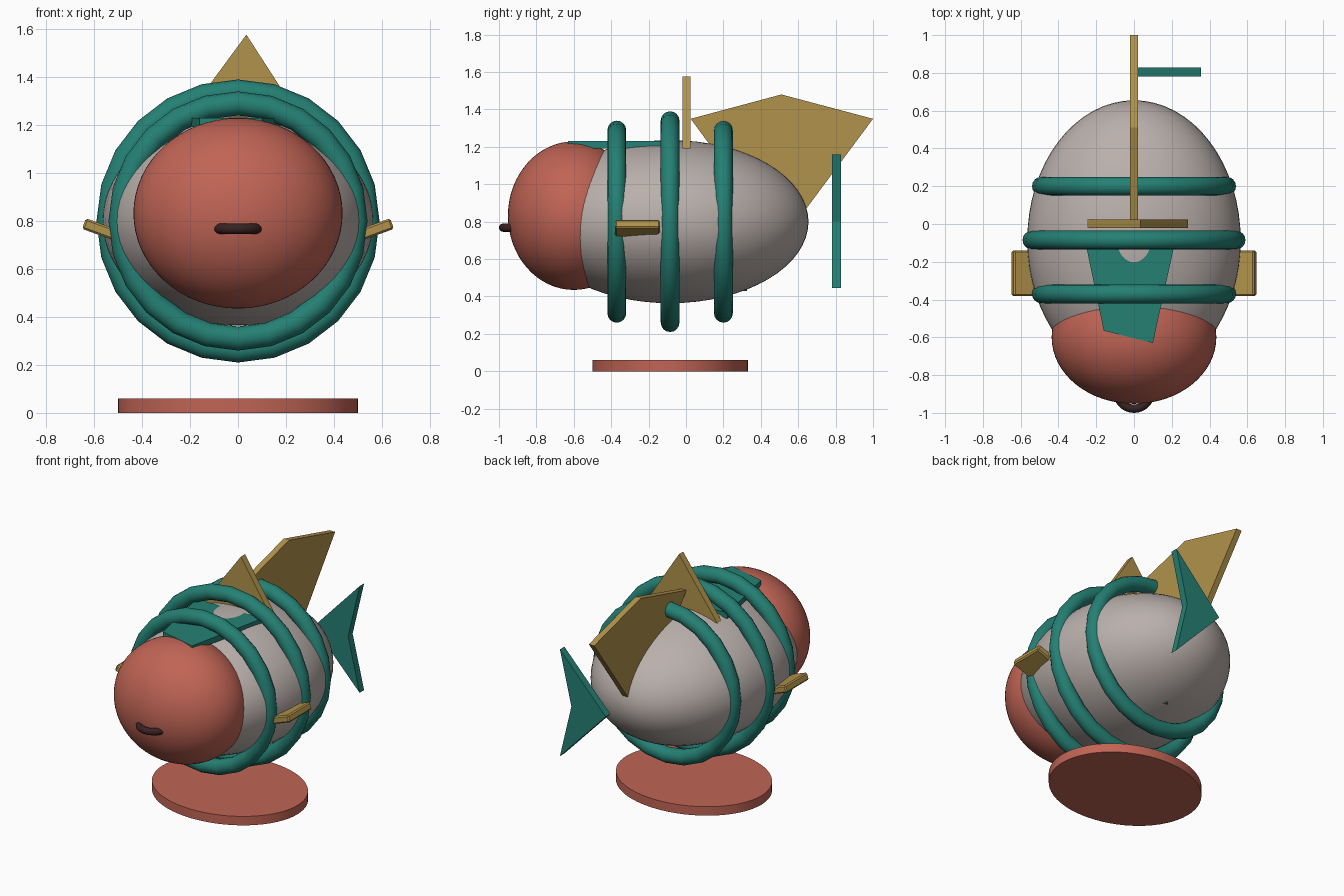
import bpy, math
from mathutils import Matrix

if "Cube" in bpy.data.objects:
    bpy.data.objects.remove(bpy.data.objects["Cube"])


def material(name, rgb):
    m = bpy.data.materials.new(name)
    m.diffuse_color = (*rgb, 1)
    m.use_nodes = True
    m.node_tree.nodes["Principled BSDF"].inputs["Base Color"].default_value = m.diffuse_color
    return m


RED = material("coral_red", (0.53, 0.128, 0.09))
GREY = material("warm_grey", (0.49, 0.434, 0.41))
TEAL = material("teal", (0.018, 0.216, 0.174))
TAN = material("ochre", (0.44, 0.29, 0.07))
DARK = material("dark_brown", (0.04, 0.016, 0.016))


def finish(name, mat, angle=None):
    """Name and colour the active object, baking its transform."""
    ob = bpy.context.object
    ob.name = name
    bpy.ops.object.transform_apply(location=True, rotation=True, scale=True)
    ob.data.materials.append(mat)
    if angle:
        bpy.ops.object.shade_smooth_by_angle(angle=math.radians(angle))
    return ob


def ellipsoid(name, loc, radii, mat):
    bpy.ops.mesh.primitive_uv_sphere_add(segments=64, ring_count=32, location=loc)
    bpy.context.object.scale = radii
    return finish(name, mat, 60)


def torus(name, loc, rot, major, minor, segs, mat):
    bpy.ops.mesh.primitive_torus_add(location=loc, rotation=rot, major_radius=major,
                                     minor_radius=minor, major_segments=segs, minor_segments=16)
    return finish(name, mat, 60)


def plate(name, outline, axis, low, high, mat):
    """Flat plate: an outline in the plane across axis, from low to high along it."""
    def place(p, d):
        p = list(p)
        p.insert(axis, d)
        return p
    n = len(outline)
    verts = [place(p, low) for p in outline] + [place(p, high) for p in outline]
    faces = [list(range(n)), list(range(2 * n - 1, n - 1, -1))]
    faces += [[i, i + n, (i + 1) % n + n, (i + 1) % n] for i in range(n)]
    me = bpy.data.meshes.new(name)
    me.from_pydata(verts, [], faces)
    ob = bpy.data.objects.new(name, me)
    bpy.context.collection.objects.link(ob)
    bpy.ops.object.select_all(action='DESELECT')
    ob.select_set(True)
    bpy.context.view_layer.objects.active = ob
    bpy.ops.object.mode_set(mode='EDIT')
    bpy.ops.mesh.select_all(action='SELECT')
    bpy.ops.mesh.normals_make_consistent(inside=False)
    bpy.ops.object.mode_set(mode='OBJECT')
    return finish(name, mat)


# Body and head
ellipsoid("body", (0, -0.085, 0.8), (0.565, 0.74, 0.436), GREY)
ellipsoid("head", (0, -0.6, 0.832), (0.436, 0.352, 0.397), RED)

# Mouth ring, half sunk in the head
torus("mouth", (0, -0.89, 0.768), (0, 0, 0), 0.088, 0.022, 32, DARK)

# Three stripe rings around the body
for name, y, r in (("front_stripe", -0.37, 0.49), ("middle_stripe", -0.085, 0.54),
                   ("rear_stripe", 0.2, 0.49)):
    torus(name, (0, y, 0.8), (math.pi / 2, 0, 0), r, 0.05, 24, TEAL)

# Dorsal kite fin and the small cross fin in front of it
plate("dorsal_fin", [(0.025, 1.35), (0.51, 1.48), (1.0, 1.35), (0.51, 0.69)], 0, -0.02, 0.02, TAN)
plate("top_fin", [(-0.25, 1.19), (0.285, 1.19), (0.035, 1.577)], 1, -0.02, 0.025, TAN)

# Notched tail
plate("tail_fin", [(0.015, 0.8), (0.355, 1.16), (0.27, 0.8), (0.355, 0.445)], 1, 0.78, 0.828, TEAL)

# Crest plate on the head and belly plate whose tip breaks the surface
plate("crest_plate", [(-0.265, -0.06), (0.225, -0.06), (0.1, -0.63), (-0.16, -0.565)],
      2, 1.192, 1.23, TEAL)
plate("belly_plate", [(-0.15, 0.1), (0.15, 0.1), (0, 0.325)], 2, 0.428, 0.468, TEAL)

# Side fins, tilted upwards and outwards
for name, s in (("left_side_fin", -1), ("right_side_fin", 1)):
    bpy.ops.mesh.primitive_cube_add(size=1, location=(s * 0.52, -0.26, 0.745),
                                    rotation=(0, -s * math.radians(20), 0))
    bpy.context.object.scale = (0.26, 0.24, 0.047)
    fin = finish(name, TAN)
    bevel = fin.modifiers.new("bevel", 'BEVEL')
    bevel.width = 0.008
    bevel.segments = 1

# Oval base
bpy.ops.mesh.primitive_cylinder_add(vertices=64, radius=1, depth=0.06, location=(0, -0.085, 0.03))
bpy.context.object.scale = (0.5, 0.416, 1)
finish("base", RED, 30)
